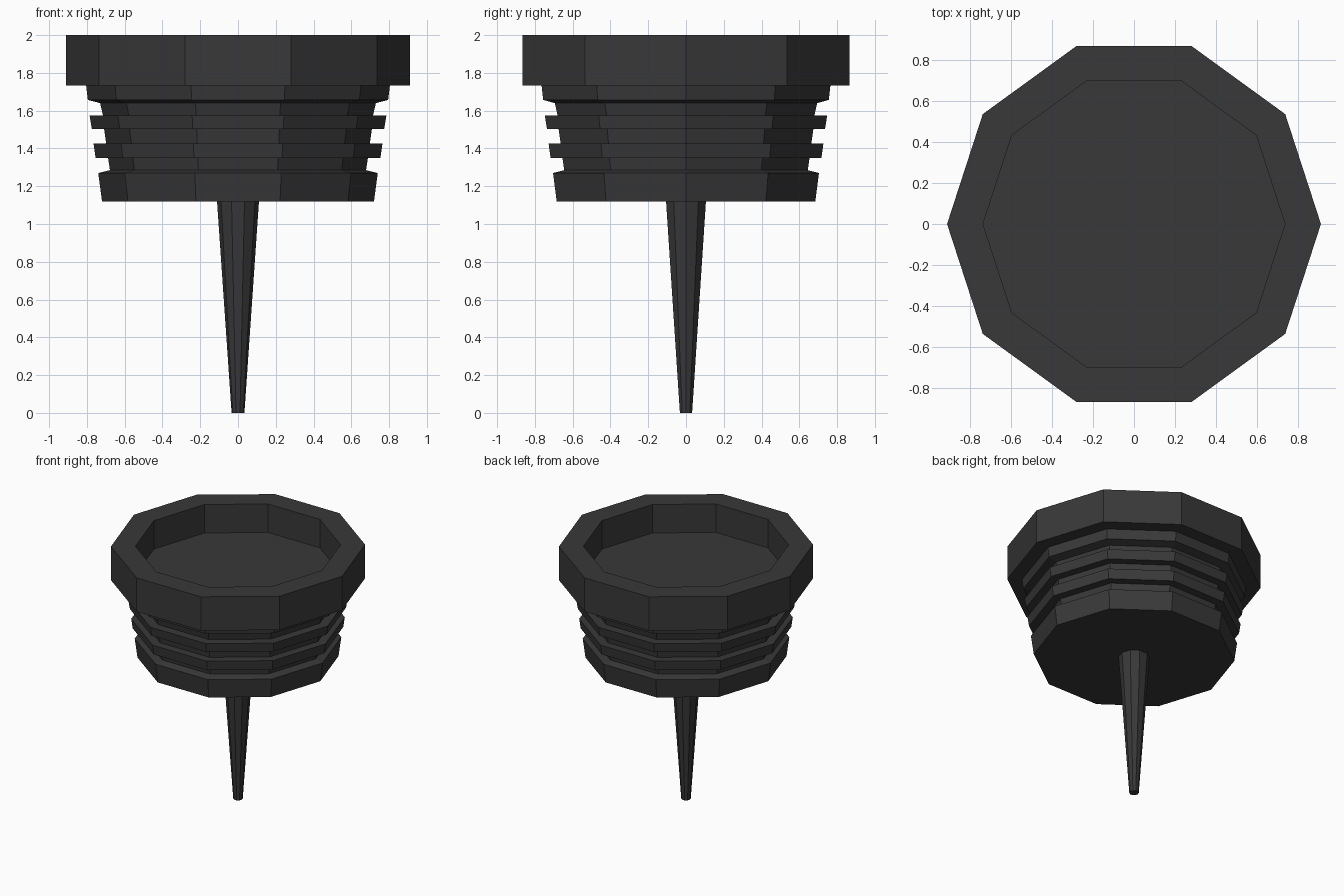
import bpy, bmesh
from math import cos, sin, tau

if "Cube" in bpy.data.objects:
    bpy.data.objects.remove(bpy.data.objects["Cube"])

SIDES = 10

dark = bpy.data.materials.new("dark_rubber")
dark.diffuse_color = (0.04, 0.04, 0.04, 1)
dark.use_nodes = True
dark.node_tree.nodes["Principled BSDF"].inputs["Base Color"].default_value = dark.diffuse_color


def lathe(name, profile):
    """Turn a (radius, z) profile into a flat-faced, capped ten-sided solid."""
    bm = bmesh.new()
    rings = [[bm.verts.new((r * cos(tau * i / SIDES), r * sin(tau * i / SIDES), z))
              for i in range(SIDES)] for r, z in profile]
    for low, high in zip(rings, rings[1:]):
        for i in range(SIDES):
            j = (i + 1) % SIDES
            bm.faces.new((low[i], low[j], high[j], high[i]))
    bm.faces.new(rings[0][::-1])
    bm.faces.new(rings[-1])
    bmesh.ops.recalc_face_normals(bm, faces=bm.faces)
    mesh = bpy.data.meshes.new(name)
    bm.to_mesh(mesh)
    bm.free()
    mesh.materials.append(dark)
    obj = bpy.data.objects.new(name, mesh)
    bpy.context.collection.objects.link(obj)
    return obj


# Ribbed plug with overhanging rim and recessed top, listed bottom to top
lathe("ribbed_plug", [
    (0.72, 1.12), (0.74, 1.27),                               # bottom band
    (0.678, 1.285), (0.688, 1.35),                            # lower groove
    (0.754, 1.35), (0.765, 1.427),                            # lower rib
    (0.698, 1.427), (0.709, 1.503),                           # middle groove
    (0.774, 1.503), (0.786, 1.575),                           # upper rib
    (0.715, 1.575), (0.73, 1.64),                             # upper groove
    (0.795, 1.657), (0.804, 1.733),                           # collar
    (0.91, 1.733), (0.91, 2.0),                               # rim
    (0.735, 2.0), (0.735, 1.775),                             # recess
])

# Tapered spike below
lathe("spike", [(0.034, 0.0), (0.111, 1.12)])
